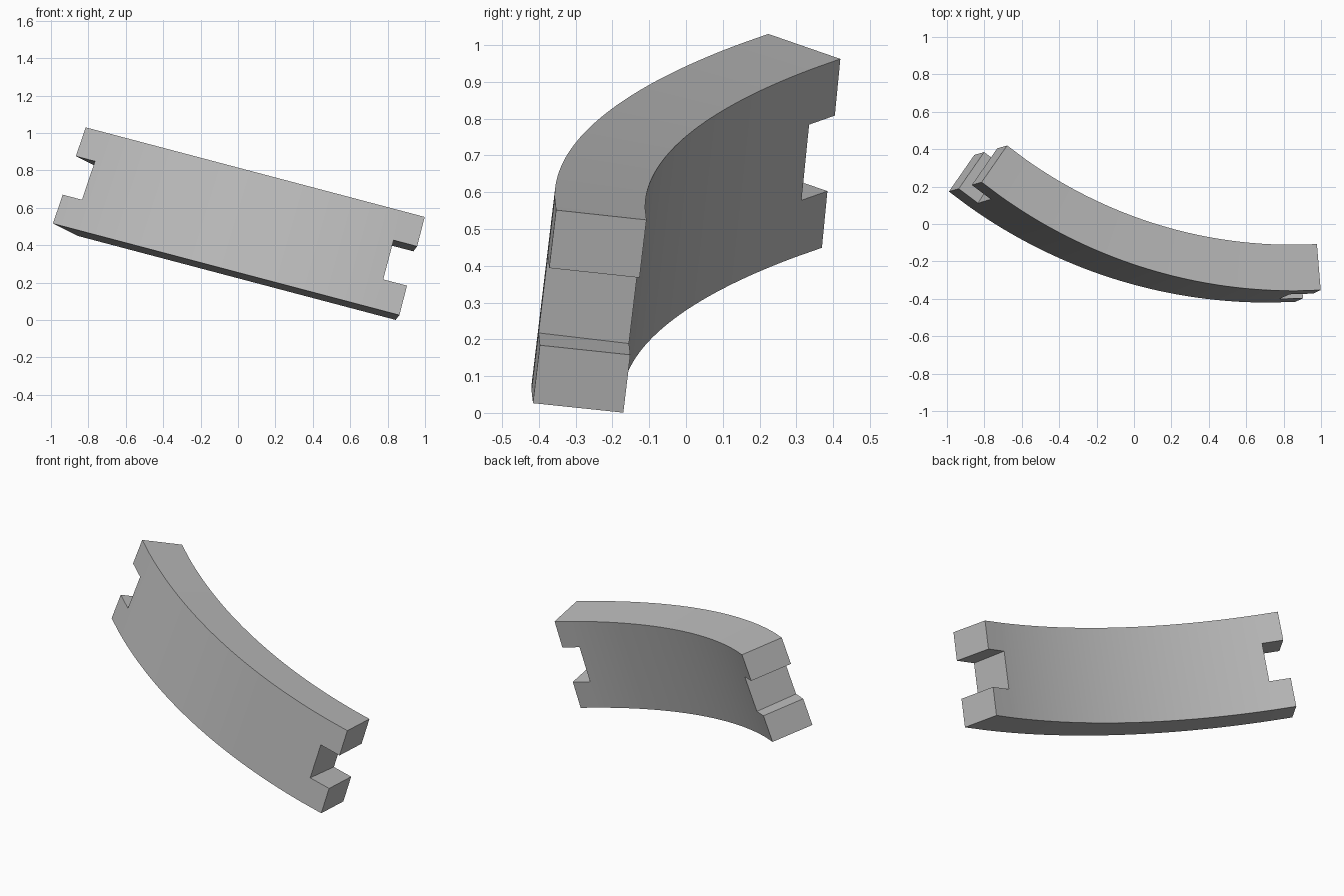
import bpy, bmesh
from math import sin, cos, radians
from mathutils import Matrix, Vector

cube = bpy.data.objects.get("Cube")
if cube:
    bpy.data.objects.remove(cube, do_unlink=True)

stone = bpy.data.materials.new("plain_grey")
stone.use_nodes = True
grey = (0.5, 0.5, 0.5, 1)
stone.diffuse_color = grey
stone.node_tree.nodes["Principled BSDF"].inputs["Base Color"].default_value = grey

# Tilted rectangular section as (radius, height): inner and outer walls
BOTTOM = (Vector((2.671, 0.216)), Vector((2.917, 0.246)))
TOP = (Vector((2.608, 0.757)), Vector((2.854, 0.788)))
ROWS = (0, 0.3, 0.7, 1)           # tab, notch, tab
START, END, NOTCH, STEPS = -3.0, 37.2, 2.6, 40
CENTRE = Vector((0.675, 2.497, 0))

inner_span = END - START - 2 * NOTCH
angles = [START] + [START + NOTCH + inner_span * i / STEPS
                    for i in range(STEPS + 1)] + [END]
columns = len(angles) - 1


def solid(col, row):
    """True where the ring has material; the middle row is notched at both ends."""
    if not (0 <= col < columns and 0 <= row < 3):
        return False
    return row != 1 or 0 < col < columns - 1


bm = bmesh.new()
points = {}


def point(col, row, wall):
    key = (col, row, wall)
    if key not in points:
        r, h = BOTTOM[wall].lerp(TOP[wall], ROWS[row])
        t = radians(angles[col])
        points[key] = bm.verts.new(CENTRE + Vector((-r * sin(t), -r * cos(t), h)))
    return points[key]


def face(*keys):
    bm.faces.new([point(*k) for k in keys])


# Curved block: walls on every solid cell, caps where a neighbour is missing
for c in range(columns):
    for k in range(3):
        if not solid(c, k):
            continue
        for wall in (0, 1):
            face((c, k, wall), (c + 1, k, wall), (c + 1, k + 1, wall), (c, k + 1, wall))
        for dc, edge in ((-1, c), (1, c + 1)):
            if not solid(c + dc, k):
                face((edge, k, 0), (edge, k, 1), (edge, k + 1, 1), (edge, k + 1, 0))
        for dk, edge in ((-1, k), (1, k + 1)):
            if not solid(c, k + dk):
                face((c, edge, 0), (c + 1, edge, 0), (c + 1, edge, 1), (c, edge, 1))

bmesh.ops.recalc_face_normals(bm, faces=bm.faces)
bm.transform(Matrix.Rotation(radians(14.8), 4, 'Y'))

mesh = bpy.data.meshes.new("curved_block")
bm.to_mesh(mesh)
bm.free()
mesh.materials.append(stone)
block = bpy.data.objects.new("curved_block", mesh)
bpy.context.collection.objects.link(block)
bpy.context.view_layer.objects.active = block
block.select_set(True)
bpy.ops.object.shade_smooth_by_angle(angle=radians(30))
